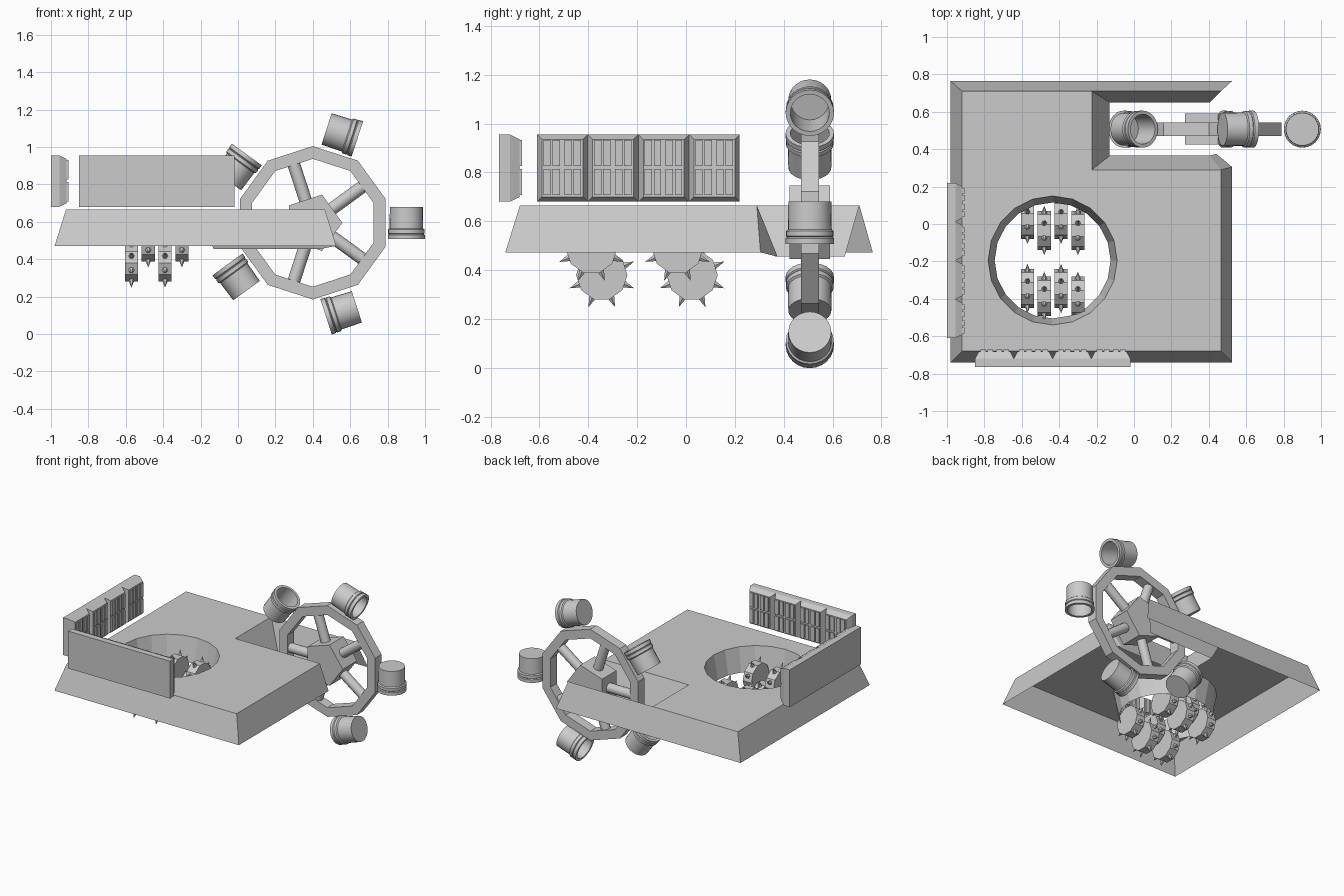
import bpy, bmesh
from math import pi, sin, cos, radians
from mathutils import Matrix, Vector

if "Cube" in bpy.data.objects:
    bpy.data.objects.remove(bpy.data.objects["Cube"])

T, R = Matrix.Translation, Matrix.Rotation


def finish(name, bm, recalc=True, smooth=False):
    if recalc:
        bmesh.ops.recalc_face_normals(bm, faces=bm.faces)
    me = bpy.data.meshes.new(name)
    bm.to_mesh(me)
    bm.free()
    ob = bpy.data.objects.new(name, me)
    bpy.context.collection.objects.link(ob)
    if smooth:
        bpy.ops.object.select_all(action='DESELECT')
        ob.select_set(True)
        bpy.context.view_layer.objects.active = ob
        bpy.ops.object.shade_smooth_by_angle(angle=radians(35))
    return ob


def lathe(bm, prof, n, m, phase=0.0, closed=False):
    """Revolve (radius, height) points about local z, placed by matrix m."""
    rings = []
    for r, h in prof:
        if r == 0:
            rings.append([bm.verts.new(m @ Vector((0, 0, h)))] * n)
        else:
            rings.append([bm.verts.new(m @ Vector((r * cos(phase + 2 * pi * i / n),
                          r * sin(phase + 2 * pi * i / n), h))) for i in range(n)])
    pairs = list(zip(rings, rings[1:]))
    if closed:
        pairs.append((rings[-1], rings[0]))
    for a, b in pairs:
        for i in range(n):
            j = (i + 1) % n
            bm.faces.new(list(dict.fromkeys((a[i], a[j], b[j], b[i]))))


def cyl(bm, r, h0, h1, n, m, phase=0.0):
    start = len(bm.verts)
    lathe(bm, [(r, h0), (r, h1)], n, m, phase)
    bm.verts.ensure_lookup_table()
    vs = bm.verts[start:]
    bm.faces.new(vs[:n][::-1])
    bm.faces.new(vs[n:])


# deck top: L-shaped plate with round opening
ZT, ZB, ZN = 0.665, 0.472, 0.455
HX, HY, N = -0.435, -0.195, 20
bm = bmesh.new()
outline = [(-.92, -.68), (.465, -.68), (.465, .29), (-.225, .29), (-.225, .71), (-.92, .71)]
hole = [(HX + .345 * cos(2 * pi * i / N), HY + .345 * sin(2 * pi * i / N)) for i in range(N)]
edges = []
for loop in (outline, hole):
    vs = [bm.verts.new((x, y, ZT)) for x, y in loop]
    edges += [bm.edges.new((vs[i], vs[(i + 1) % len(vs)])) for i in range(len(vs))]
bmesh.ops.triangle_fill(bm, use_beauty=True, edges=edges, normal=(0, 0, 1))
for f in bm.faces:
    f.normal_update()
    if f.normal.z < 0:
        f.normal_flip()
finish("deck_top", bm, recalc=False)


def skirt(name, top, bottom, zb):
    bm = bmesh.new()
    a = [bm.verts.new((x, y, ZT)) for x, y in top]
    b = [bm.verts.new((x, y, zb)) for x, y in bottom]
    for i in range(len(a) - 1):
        bm.faces.new((b[i], b[i + 1], a[i + 1], a[i]))
    return finish(name, bm, recalc=False)


# sloped outer skirt and slot walls
skirt("outer_skirt", [(.465, .71), (-.92, .71), (-.92, -.68), (.465, -.68), (.465, .29)],
      [(.525, .765), (-.98, .765), (-.98, -.74), (.525, -.74), (.525, .305)], ZB)
skirt("slot_walls", [(.465, .29), (-.225, .29), (-.225, .71), (.465, .71)],
      [(.405, .365), (-.13, .365), (-.13, .65), (.405, .65)], ZN)
# corner cap beside the slot
bm = bmesh.new()
bm.faces.new([bm.verts.new(p) for p in
              [(.465, .29, ZT), (.525, .305, ZB), (.44, .375, ZN), (.405, .365, ZN)]])
finish("slot_corner", bm)

# tapered lining of the opening
bm = bmesh.new()
lathe(bm, [(.31, .49), (.345, ZT)], N, T((HX, HY, 0)))
for f in bm.faces:
    f.normal_flip()
finish("opening_lining", bm, recalc=False)

# spiked crushing rollers
for row, (ya, yb) in enumerate([(-.345, -.387), (.025, -.035)]):
    for k in range(4):
        x = -.57 + .09 * k
        y, z = (ya, .38) if k % 2 == 0 else (yb, .488)
        bm = bmesh.new()
        cyl(bm, .105, -.035, .035, 10, T((x, y, z)) @ R(pi / 2, 4, 'Y'), pi / 10)
        for s in range(8):
            m = T((x, y, z)) @ R(pi / 8 + s * pi / 4, 4, 'X')
            lathe(bm, [(0, .09), (.019, .092), (0, .143)], 6, m)
        finish(f"spiked_roller_{row}_{k}", bm)

# wheel: rim, hub, spokes
C = T((.40, .507, .595))
AX = R(pi / 2, 4, 'X')
bm = bmesh.new()
lathe(bm, [(.41, -.037), (.41, .037), (.342, .037), (.342, -.037)], 10, C @ AX, pi / 10, True)
finish("wheel_rim", bm)
bm = bmesh.new()
cyl(bm, .158, -.083, .083, 5, C @ AX)
finish("wheel_hub", bm)
bm = bmesh.new()
for k in range(5):
    cyl(bm, .034, .08, .335, 12, C @ R(-radians(36 + 72 * k), 4, 'Y') @ R(pi / 2, 4, 'Y'))
finish("wheel_spokes", bm, smooth=True)

# buckets around the wheel
cup = [(0, .085), (.088, .085), (.09, -.03), (.098, -.036), (.098, -.056), (.093, -.06),
       (.099, -.065), (.099, -.088), (.08, -.088), (.078, .06), (0, .06)]
for k in range(5):
    bm = bmesh.new()
    lathe(bm, cup, 24, C @ R(-radians(72 * k), 4, 'Y') @ T((.5, 0, 0)))
    finish(f"bucket_{k}", bm, smooth=True)


def hull_box(bm, m, lo, hi, inset=0.0):
    """Box in (length, depth, height); front depth face may be inset."""
    (u0, d0, z0), (u1, d1, z1) = lo, hi
    rings = []
    for d, s in ((d0, 0), (d1, inset)):
        rings.append([bm.verts.new(m @ Vector(p)) for p in
                      [(u0 + s, d, z0 + s), (u1 - s, d, z0 + s),
                       (u1 - s, d, z1 - s), (u0 + s, d, z1 - s)]])
    a, b = rings
    bm.faces.new(a)
    bm.faces.new(b[::-1])
    for i in range(4):
        j = (i + 1) % 4
        bm.faces.new((a[j], a[i], b[i], b[j]))


def wall(name, m):
    bm = bmesh.new()
    hull_box(bm, m, (0, 0, .68), (.83, .045, .955))
    w = .83 / 4
    for t in range(4):
        u = t * w
        hull_box(bm, m, (u, .045, .68), (u + w, .084, .955), .02)
        # raised slats, two rows of four
        for c in (.028, .066, .114, .152):
            for z in (.708, .827):
                hull_box(bm, m, (u + c, .084, z), (u + c + .03, .093, z + .105))
    finish(name, bm)


# barrier walls on the left and front edges
wall("front_wall", T((-.85, -.765, 0)))
wall("left_wall", T((-1.0, .22, 0)) @ R(-pi / 2, 4, 'Z'))
